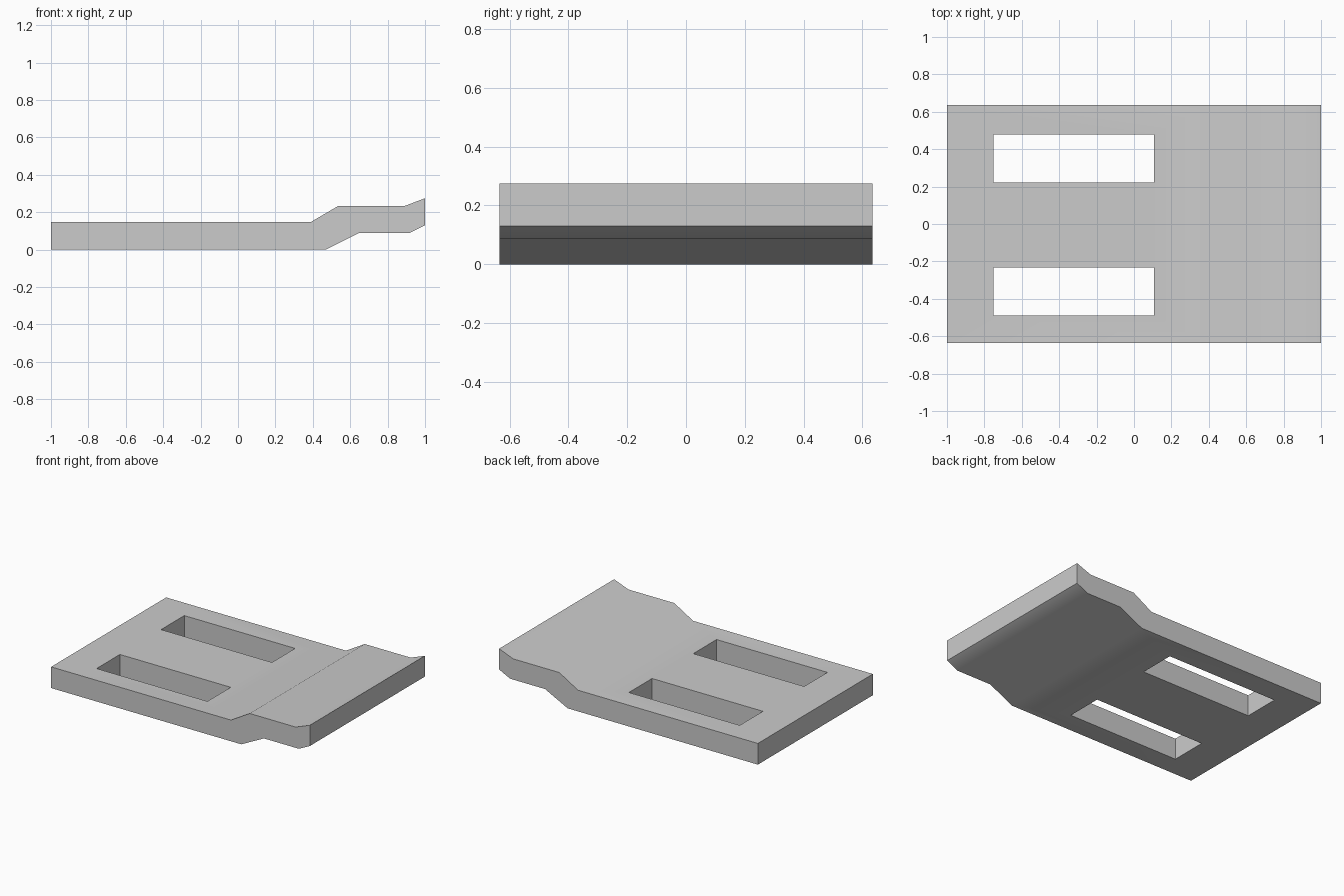
import bpy, bmesh, math
from mathutils import Vector

old = bpy.data.objects.get("Cube")
if old:
    bpy.data.objects.remove(old, do_unlink=True)

grey = bpy.data.materials.new("plain grey")
grey.use_nodes = True
GREY = (0.6, 0.6, 0.6, 1)
grey.diffuse_color = GREY
grey.node_tree.nodes["Principled BSDF"].inputs["Base Color"].default_value = GREY


def extrude_profile(name, profile, y0, y1):
    """Extrude an x-z outline along y."""
    bm = bmesh.new()
    face = bm.faces.new([bm.verts.new((x, y0, z)) for x, z in profile])
    moved = bmesh.ops.extrude_face_region(bm, geom=[face])["geom"]
    verts = [v for v in moved if isinstance(v, bmesh.types.BMVert)]
    bmesh.ops.translate(bm, verts=verts, vec=Vector((0, y1 - y0, 0)))
    bmesh.ops.recalc_face_normals(bm, faces=bm.faces)
    mesh = bpy.data.meshes.new(name)
    bm.to_mesh(mesh)
    bm.free()
    mesh.materials.append(grey)
    obj = bpy.data.objects.new(name, mesh)
    bpy.context.collection.objects.link(obj)
    return obj


# Stepped plate with an upturned lip
top = [(-1, 0.148), (0.39, 0.148), (0.535, 0.233), (0.89, 0.233), (1, 0.275)]
bottom = [(1, 0.13), (0.915, 0.088), (0.645, 0.088), (0.47, 0), (-1, 0)]
plate = extrude_profile("stepped_plate", top + bottom, -0.635, 0.635)

# Two long slots through the flat end
slot = [(-0.75, -0.1), (0.107, -0.1), (0.107, 0.3), (-0.75, 0.3)]
bpy.context.view_layer.objects.active = plate
plate.select_set(True)
for name, y0, y1 in (("front_slot", -0.49, -0.233), ("back_slot", 0.222, 0.478)):
    cutter = extrude_profile(name, slot, y0, y1)
    cutter.hide_render = True
    cut = plate.modifiers.new(name, "BOOLEAN")
    cut.object = cutter
    cut.operation = "DIFFERENCE"
    cut.solver = "EXACT"
    bpy.ops.object.modifier_apply(modifier=cut.name)
    bpy.data.objects.remove(cutter, do_unlink=True)

# Soft bends, sharp outer edges
bpy.ops.object.shade_smooth_by_angle(angle=math.radians(35))
